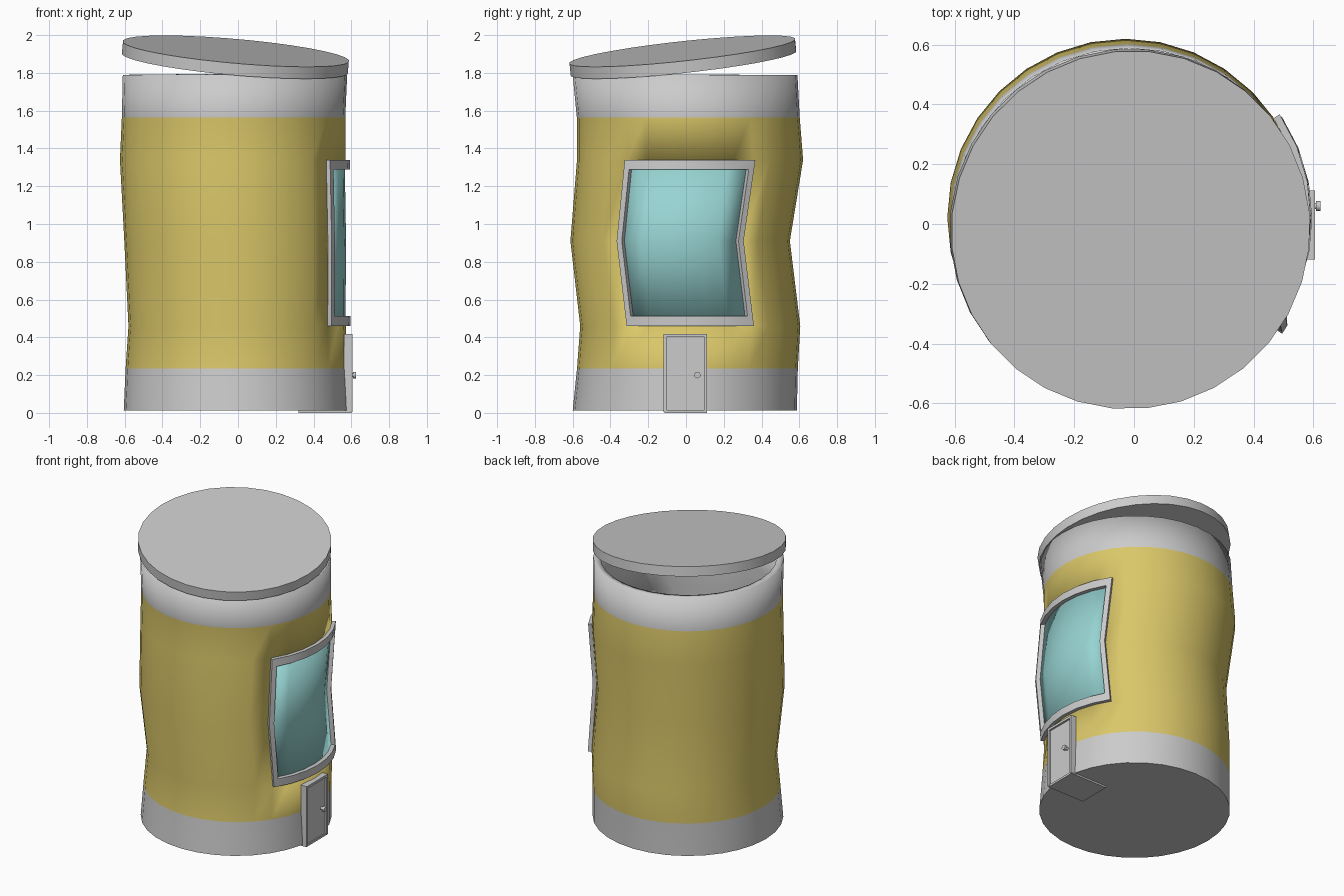
import bpy, bmesh
from math import sin, cos, pi, radians
from mathutils import Matrix, Vector

if "Cube" in bpy.data.objects:
    bpy.data.objects.remove(bpy.data.objects["Cube"])

N = 32
STEP = 2 * pi / N
# dented can: z, xmin, xmax, ymin, ymax of each ring
RINGS = [
    (0.012, -.605, .585, -.600, .587),
    (0.235, -.595, .577, -.577, .592),
    (0.460, -.580, .572, -.560, .605),
    (0.910, -.602, .575, -.612, .550),
    (1.340, -.625, .568, -.577, .620),
    (1.565, -.615, .568, -.578, .602),
    (1.790, -.610, .578, -.600, .590)]


def surf(a, z, off=0.0):
    """Point on the dented wall at angle a (0 = +x) and height z."""
    for lo, hi in zip(RINGS, RINGS[1:]):
        if z <= hi[0] + 1e-6:
            break
    t = (z - lo[0]) / (hi[0] - lo[0])
    x0, x1, y0, y1 = [p + (q - p) * t for p, q in zip(lo[1:], hi[1:])]
    return Vector(((x0 + x1) / 2 + ((x1 - x0) / 2 + off) * cos(a),
                   (y0 + y1) / 2 + ((y1 - y0) / 2 + off) * sin(a), z))


def material(name, col):
    m = bpy.data.materials.new(name)
    m.diffuse_color = (*col, 1)
    m.use_nodes = True
    m.node_tree.nodes["Principled BSDF"].inputs["Base Color"].default_value = m.diffuse_color
    return m


def finish(bm, name, mats=(), angle=35):
    bmesh.ops.recalc_face_normals(bm, faces=bm.faces)
    me = bpy.data.meshes.new(name)
    bm.to_mesh(me)
    bm.free()
    for m in mats:
        me.materials.append(m)
    for p in me.polygons:
        p.use_smooth = True
    me.set_sharp_from_angle(angle=radians(angle))
    ob = bpy.data.objects.new(name, me)
    bpy.context.collection.objects.link(ob)
    return ob


def add_box(bm, lo, hi):
    lo, hi = Vector(lo), Vector(hi)
    bmesh.ops.create_cube(bm, size=1, matrix=Matrix.Translation((lo + hi) / 2)
                          @ Matrix.Diagonal((*(hi - lo), 1)))


def add_disc(bm, r, h, matrix, segs):
    bmesh.ops.create_cone(bm, cap_ends=True, segments=segs, radius1=r, radius2=r,
                          depth=h, matrix=matrix)


yellow = material("yellow", (0.70, 0.57, 0.14))
glass_blue = material("glass_blue", (0.31, 0.66, 0.65))

# can body: grey bands, yellow label, window hole, thick wall and floor
bm = bmesh.new()
rows = [[bm.verts.new(surf(i * STEP, r[0])) for i in range(N)] for r in RINGS]
bm.faces.new(rows[0])
for k in range(len(rows) - 1):
    for i in range(N):
        if k in (2, 3) and (i < 3 or i >= N - 3):
            continue
        j = (i + 1) % N
        f = bm.faces.new((rows[k][i], rows[k][j], rows[k + 1][j], rows[k + 1][i]))
        f.material_index = 1 if 0 < k < len(rows) - 2 else 0
body = finish(bm, "can_body", (None, yellow, None), 45)
if body.data.polygons[0].normal.z > 0:
    body.data.flip_normals()
sol = body.modifiers.new("wall", 'SOLIDIFY')
sol.thickness, sol.offset, sol.material_offset = 0.045, -1, 2
sol.material_offset_rim = 2

# window frame: rectangular section swept around the hole
ZB, ZM, ZT = 0.46, 0.91, 1.34
cols = [i * STEP for i in range(-3, 4)]
loop = ([(a, ZB) for a in cols] + [(cols[-1], ZM)] +
        [(a, ZT) for a in reversed(cols)] + [(cols[0], ZM)])


def inset(a, z):
    return a * 0.91, ZM + (z - ZM) * 0.88


bm = bmesh.new()
secs = [[bm.verts.new(p) for p in (surf(a, z, -0.04), surf(a, z, 0.024),
                                   surf(*inset(a, z), 0.024), surf(*inset(a, z), -0.04))]
        for a, z in loop]
for s, t in zip(secs, secs[1:] + secs[:1]):
    for i in range(4):
        j = (i + 1) % 4
        bm.faces.new((s[i], s[j], t[j], t[i]))
finish(bm, "window_frame")

# window pane
bm = bmesh.new()
pane = [[bm.verts.new(surf(*inset(a, z), -0.003)) for a in cols] for z in (ZB, ZM, ZT)]
for lo, hi in zip(pane, pane[1:]):
    for i in range(6):
        bm.faces.new((lo[i], lo[i + 1], hi[i + 1], hi[i]))
glass = finish(bm, "window_pane", (glass_blue,))
if glass.data.polygons[0].normal.x < 0:
    glass.data.flip_normals()
sol = glass.modifiers.new("thickness", 'SOLIDIFY')
sol.thickness, sol.offset = 0.01, -1

# tilted lid
bm = bmesh.new()
normal = Vector((0.088, -0.108, 1)).normalized()
tilt = normal.to_track_quat('Z', 'Y').to_matrix().to_4x4()
add_disc(bm, 0.603, 0.064,
         Matrix.Translation(Vector((-0.011, -0.02, 1.915)) - normal * 0.032) @ tilt, N)
finish(bm, "lid")

# door frame: two jambs and a header
bm = bmesh.new()
for y0, y1 in ((-0.118, -0.104), (0.098, 0.112)):
    add_box(bm, (0.56, y0, 0.005), (0.605, y1, 0.418))
add_box(bm, (0.56, -0.104, 0.402), (0.605, 0.098, 0.418))
finish(bm, "door_frame")

# door panel and threshold
bm = bmesh.new()
add_box(bm, (0.54, -0.104, 0.005), (0.592, 0.098, 0.402))
finish(bm, "door")
bm = bmesh.new()
add_box(bm, (0.32, -0.115, 0.0), (0.60, 0.11, 0.014))
finish(bm, "threshold")

# door knob: stem and head
bm = bmesh.new()
for x, r, h in ((0.60, 0.010, 0.024), (0.617, 0.017, 0.016)):
    add_disc(bm, r, h, Matrix.Translation((x, 0.06, 0.2)) @ Matrix.Rotation(pi / 2, 4, 'Y'), 16)
finish(bm, "door_knob")
